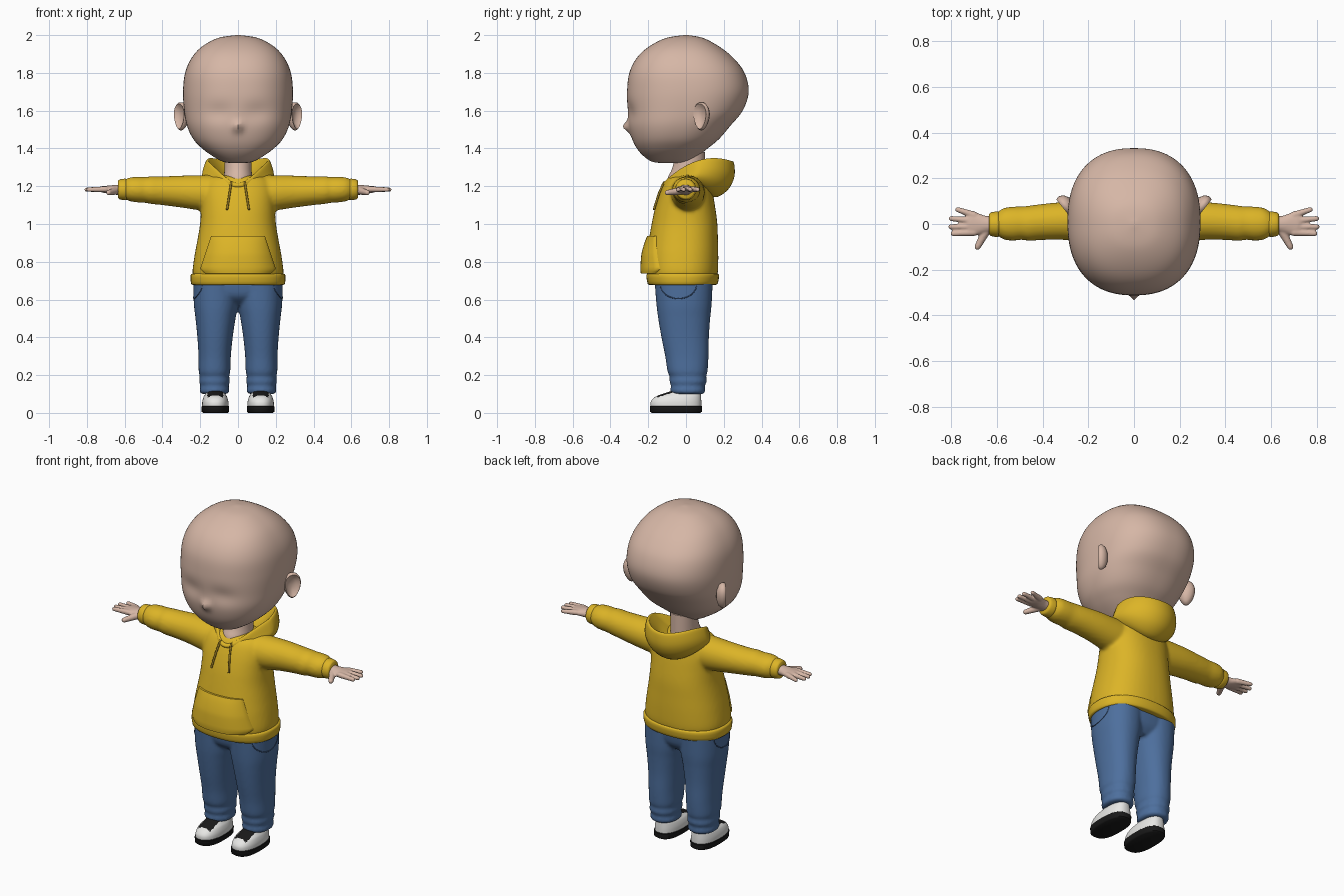
import bpy, bmesh, math
from mathutils import Vector, Matrix

if "Cube" in bpy.data.objects:
    bpy.data.objects.remove(bpy.data.objects["Cube"])


def material(name, rgb):
    m = bpy.data.materials.new(name)
    m.use_nodes = True
    m.diffuse_color = (*rgb, 1)
    bsdf = m.node_tree.nodes["Principled BSDF"]
    bsdf.inputs["Base Color"].default_value = (*rgb, 1)
    bsdf.inputs["Roughness"].default_value = 0.7
    return m


SKIN = material("skin", (0.67, 0.47, 0.38))
YELLOW = material("yellow cloth", (0.72, 0.46, 0.02))
CORD = material("dark mustard cord", (0.30, 0.19, 0.015))
DENIM = material("blue denim", (0.075, 0.16, 0.34))
STITCH = material("dark denim seam", (0.05, 0.105, 0.23))
WHITE = material("white leather", (0.82, 0.82, 0.80))
BLACK = material("black rubber", (0.01, 0.01, 0.01))


def skin(bm, loops, caps=True, wrap=False):
    """Bridge equally long closed loops of points."""
    rows = [[bm.verts.new(p) for p in loop] for loop in loops]
    n = len(rows[0])
    pairs = list(zip(rows, rows[1:])) + ([(rows[-1], rows[0])] if wrap else [])
    for a, b in pairs:
        for i in range(n):
            j = (i + 1) % n
            bm.faces.new((a[i], a[j], b[j], b[i]))
    if caps and not wrap:
        bm.faces.new(rows[0])
        bm.faces.new(rows[-1])


def smooth_rings(rings, k):
    """Catmull-Rom interpolation between rings."""
    out = []
    for i in range(len(rings) - 1):
        p = [rings[max(0, min(len(rings) - 1, i + d))] for d in (-1, 0, 1, 2)]
        for s in range(k):
            t = s / k
            out.append([0.5 * (2 * b + (c - a) * t + (2 * a - 5 * b + 4 * c - d) * t * t
                               + (3 * b - a - 3 * c + d) * t ** 3) for a, b, c, d in zip(*p)])
    return out + [rings[-1]]


def loft(bm, rings, axis="z", n=2.0, seg=48, k=5, side=1):
    """Each ring: height along the axis, then the low and high bounds across it."""
    loops = []
    for h, a0, a1, b0, b1 in smooth_rings(rings, k):
        loop = []
        for i in range(seg):
            t = math.tau * i / seg
            c, s = math.cos(t), math.sin(t)
            a = (a0 + a1) / 2 + (a1 - a0) / 2 * math.copysign(abs(c) ** (2 / n), c)
            b = (b0 + b1) / 2 + (b1 - b0) / 2 * math.copysign(abs(s) ** (2 / n), s)
            loop.append((side * a, b, h) if axis == "z" else (side * h, a, b))
        loops.append(loop)
    skin(bm, loops)


def sym(rows):
    """Rings given as height, half width, front, back."""
    return [(z, -w, w, f, b) for z, w, f, b in rows]


def capsule(bm, a, b, r0, r1):
    a, b = Vector(a), Vector(b)
    d = (b - a).normalized()
    rot = d.to_track_quat("Z", "Y").to_matrix()
    stations = [(a - d * r0 * math.cos(q), r0 * math.sin(q)) for q in (0.15, 0.6, 1.1, 1.57)]
    stations += [(b + d * r1 * math.cos(q), r1 * math.sin(q)) for q in (1.57, 1.1, 0.6, 0.15)]
    skin(bm, [[p + rot @ Vector((r * math.cos(i * math.tau / 14), r * math.sin(i * math.tau / 14), 0))
               for i in range(14)] for p, r in stations])


def finish(bm, name, *mats, voxel=0, relax=5):
    bmesh.ops.recalc_face_normals(bm, faces=bm.faces)
    me = bpy.data.meshes.new(name)
    bm.to_mesh(me)
    bm.free()
    ob = bpy.data.objects.new(name, me)
    bpy.context.collection.objects.link(ob)
    for m in mats:
        me.materials.append(m)
    bpy.ops.object.select_all(action="DESELECT")
    ob.select_set(True)
    bpy.context.view_layer.objects.active = ob
    bpy.ops.object.shade_smooth_by_angle(angle=math.radians(50))
    if voxel:
        rm = ob.modifiers.new("Blend", "REMESH")
        rm.mode, rm.voxel_size, rm.use_smooth_shade = "VOXEL", voxel, True
        sm = ob.modifiers.new("Relax", "SMOOTH")
        sm.factor, sm.iterations = 0.5, relax
    return ob


def cord(name, points, radius, mat):
    cu = bpy.data.curves.new(name, "CURVE")
    cu.dimensions, cu.bevel_depth, cu.bevel_resolution, cu.use_fill_caps = "3D", radius, 2, True
    sp = cu.splines.new("POLY")
    sp.points.add(len(points) - 1)
    for q, p in zip(sp.points, points):
        q.co = (*p, 1)
    cu.materials.append(mat)
    bpy.context.collection.objects.link(bpy.data.objects.new(name, cu))


SIDES = (("left", 1), ("right", -1))

# Head with nose and shallow eye sockets
bm = bmesh.new()
loft(bm, sym([(1.322, .03, -.12, -.02), (1.33, .08, -.18, .025), (1.36, .135, -.225, .065),
              (1.4, .19, -.26, .115), (1.45, .237, -.285, .175), (1.52, .27, -.303, .235),
              (1.6, .285, -.31, .3), (1.7, .291, -.312, .332), (1.8, .28, -.3, .31),
              (1.88, .245, -.26, .25), (1.94, .19, -.195, .175), (1.985, .105, -.105, .09),
              (2.0, .01, -.01, .01)]), n=2.35, seg=112, k=6)
for v in bm.verts:
    x, y, z = v.co
    if y < 0:
        nose = math.exp(-(x / .022) ** 2 - ((z - 1.515) / .028) ** 2)
        socket = math.exp(-((abs(x) - .1) / .08) ** 2 - ((z - 1.59) / .05) ** 2)
        v.co.y += .013 * socket - .032 * nose
finish(bm, "head", SKIN)

# Ears: dished oval discs turned slightly forward
for label, s in SIDES:
    bm = bmesh.new()
    out = Vector((.78, -.62, 0))
    across = Vector((.62, .78, 0))
    loops = []
    for f, h in ((.3, -.03), (.8, -.018), (1, 0), (1, .012), (.9, .02), (.76, .014), (.5, .002), (.05, 0)):
        loop = []
        for i in range(32):
            t = i * math.tau / 32
            w = .047 * (1 + .2 * math.sin(t))
            p = Vector((.297, .085, 1.57)) + across * (f * w * math.cos(t)) + out * h
            loop.append((s * p.x, p.y, p.z + f * .074 * math.sin(t)))
        loops.append(loop)
    skin(bm, loops)
    finish(bm, label + "_ear", SKIN)

# Neck
bm = bmesh.new()
loft(bm, sym([(1.17, .07, -.1, .1), (1.24, .075, -.098, .1), (1.29, .072, -.075, .1),
              (1.38, .07, -.05, .1)]))
finish(bm, "neck", SKIN)

# Hoodie body and sleeves blended together
TORSO = [(.72, .238, -.205, .165), (.76, .24, -.21, .17), (.84, .229, -.207, .171),
         (.92, .214, -.196, .169), (1.0, .201, -.182, .166), (1.08, .196, -.165, .156),
         (1.16, .195, -.14, .142), (1.22, .18, -.113, .125), (1.25, .14, -.085, .1),
         (1.26, .06, -.04, .06)]
bm = bmesh.new()
loft(bm, sym(TORSO), n=2.3)
for label, s in SIDES:
    loft(bm, [(.1, -.085, .1, 1.06, 1.262), (.2, -.08, .1, 1.072, 1.258), (.3, -.07, .097, 1.087, 1.256),
              (.4, -.07, .088, 1.1, 1.252), (.46, -.074, .08, 1.106, 1.252), (.49, -.069, .077, 1.112, 1.249),
              (.53, -.073, .076, 1.114, 1.25), (.57, -.068, .07, 1.12, 1.247), (.6, -.05, .05, 1.132, 1.235),
              (.62, -.04, .04, 1.14, 1.225)], axis="x", side=s)
finish(bm, "hoodie_body", YELLOW, voxel=.01)

# Ribbed hem and cuffs
bm = bmesh.new()
loft(bm, sym([(.678, .235, -.19, .155), (.684, .248, -.203, .168), (.728, .251, -.21, .175),
              (.738, .24, -.2, .165)]), n=2.3, k=3)
finish(bm, "hoodie_hem", YELLOW)
for label, s in SIDES:
    bm = bmesh.new()
    loft(bm, [(.59, -.05, .05, 1.13, 1.235), (.597, -.057, .055, 1.126, 1.24),
              (.625, -.053, .051, 1.13, 1.236), (.634, -.046, .044, 1.137, 1.229)], axis="x", k=3, side=s)
    finish(bm, label + "_cuff", YELLOW)

# Lowered hood: rings of half width, front, back, then heights at front, side, back
HOOD = [(.078, -.085, .1, 1.19, 1.24, 1.24), (.115, -.1, .17, 1.2, 1.28, 1.265),
        (.15, -.112, .23, 1.215, 1.325, 1.318), (.161, -.122, .243, 1.216, 1.335, 1.332),
        (.172, -.13, .255, 1.208, 1.325, 1.318), (.186, -.13, .256, 1.2, 1.285, 1.25),
        (.188, -.125, .225, 1.195, 1.25, 1.185), (.165, -.105, .165, 1.19, 1.225, 1.143),
        (.1, -.07, .1, 1.185, 1.2, 1.15)]
loops = []
for w, f, b, zf, zs, zb in smooth_rings(HOOD, 4):
    loop = []
    for i in range(64):
        t = i * math.tau / 64
        c = math.cos(t)
        x = w * math.sin(t) * (1 - .35 * max(0, c))
        z = (zf + zb + 2 * zs) / 4 + (zf - zb) / 2 * c + (zf + zb - 2 * zs) / 4 * math.cos(2 * t)
        loop.append((x, (f + b) / 2 - (b - f) / 2 * c, z))
    loops.append(loop)
bm = bmesh.new()
skin(bm, loops, wrap=True)
finish(bm, "hood", YELLOW)


def torso_front(x, z):
    for (z0, *lo), (z1, *hi) in zip(TORSO, TORSO[1:]):
        if z <= z1:
            t = (z - z0) / (z1 - z0)
            w, f, b = (p + (q - p) * t for p, q in zip(lo, hi))
            return (f + b) / 2 - (b - f) / 2 * max(0, 1 - abs(x / w) ** 2.3) ** (1 / 2.3)


# Front pouch pocket following the belly
bm = bmesh.new()
grid = []
us = [-1] + [i / 14 - 1 for i in range(29)] + [1]
vs = [0] + [i / 16 for i in range(17)] + [1]
for j, v in enumerate(vs):
    width = .172 + .27 * v if v < .11 else .202 - .06 * (v - .11) / .89
    z = .737 + .2 * v
    row = []
    for i, u in enumerate(us):
        edge = i in (0, len(us) - 1) or j in (0, len(vs) - 1)
        lift = -.02 if edge else .012 + .02 * (1 - u ** 4) * (1 - v ** 3)
        row.append(bm.verts.new((u * width, torso_front(u * width, z) - lift, z)))
    grid.append(row)
for a, b in zip(grid, grid[1:]):
    for i in range(len(us) - 1):
        bm.faces.new((a[i], a[i + 1], b[i + 1], b[i]))
finish(bm, "pouch_pocket", YELLOW)

# Drawstrings
for label, s in SIDES:
    path = [(s * (.035 + .023 * t), torso_front(.05, 1.225 - .15 * t) - .007, 1.225 - .15 * t)
            for t in (i / 10 for i in range(11))]
    cord(label + "_drawstring", path, .006, CORD)

# Jeans: two legs blended into a pelvis
bm = bmesh.new()
loft(bm, sym([(.57, .12, -.09, .09), (.62, .22, -.148, .125), (.71, .233, -.165, .14)]), n=2.4)
for label, s in SIDES:
    loft(bm, [(.1, .058, .192, -.068, .09), (.115, .045, .204, -.082, .102), (.145, .05, .199, -.08, .1),
              (.165, .043, .206, -.087, .109), (.195, .047, .202, -.087, .107), (.22, .041, .208, -.098, .114),
              (.3, .038, .209, -.11, .119), (.4, .028, .215, -.13, .121), (.5, .013, .225, -.147, .128),
              (.58, -.002, .234, -.157, .136), (.71, -.01, .237, -.167, .142)], n=2.2, side=s)
finish(bm, "jeans", DENIM, voxel=.009, relax=3)

# Curved side pocket seams
for label, s in SIDES:
    path = []
    for i in range(17):
        q = math.pi * i / 16
        y = -.04 - .095 * math.cos(q)
        x = .114 + .121 * max(0, 1 - abs((y + .012) / .15) ** 2.2) ** (1 / 2.2)
        path.append((s * x, y, .675 - .07 * math.sin(q)))
    cord(label + "_jeans_pocket_seam", path, .003, STITCH)

# Hands
for label, s in SIDES:
    bm = bmesh.new()
    loft(bm, [(.6, -.034, .034, 1.152, 1.21), (.65, -.04, .036, 1.155, 1.207), (.69, -.05, .05, 1.162, 1.203),
              (.72, -.05, .052, 1.167, 1.2), (.735, -.035, .038, 1.173, 1.194)], axis="x", seg=32, side=s)
    for y0, x1, y1 in ((.039, .772, .063), (.013, .8, .024), (-.013, .802, -.012), (-.037, .792, -.042)):
        capsule(bm, (s * .7, y0, 1.184), (s * x1, y1, 1.182), .016, .0115)
    capsule(bm, (s * .645, -.025, 1.176), (s * .685, -.1, 1.166), .021, .014)
    finish(bm, label + "_hand", SKIN, voxel=.005, relax=3)

# Shoes: black sole, white upper with black tongue
for label, s in SIDES:
    bm = bmesh.new()
    loft(bm, [(0, .055, .185, -.182, .076), (.006, .048, .192, -.19, .084), (.034, .047, .193, -.192, .085),
              (.038, .052, .188, -.187, .08)], n=2.5, k=1, side=s)
    finish(bm, label + "_shoe_sole", BLACK)
    bm = bmesh.new()
    loft(bm, [(.03, .05, .19, -.188, .081), (.06, .051, .189, -.186, .081), (.085, .058, .182, -.163, .08),
              (.1, .067, .173, -.125, .079), (.118, .077, .165, -.075, .077), (.135, .085, .158, -.055, .07)],
         n=2.4, side=s)
    bm.normal_update()
    for f in bm.faces:
        c = f.calc_center_median()
        if abs(c.x - s * .12) < .042 and -.15 < c.y < 0 and c.z > .082:
            f.material_index = 1
    finish(bm, label + "_shoe_upper", WHITE, BLACK)
